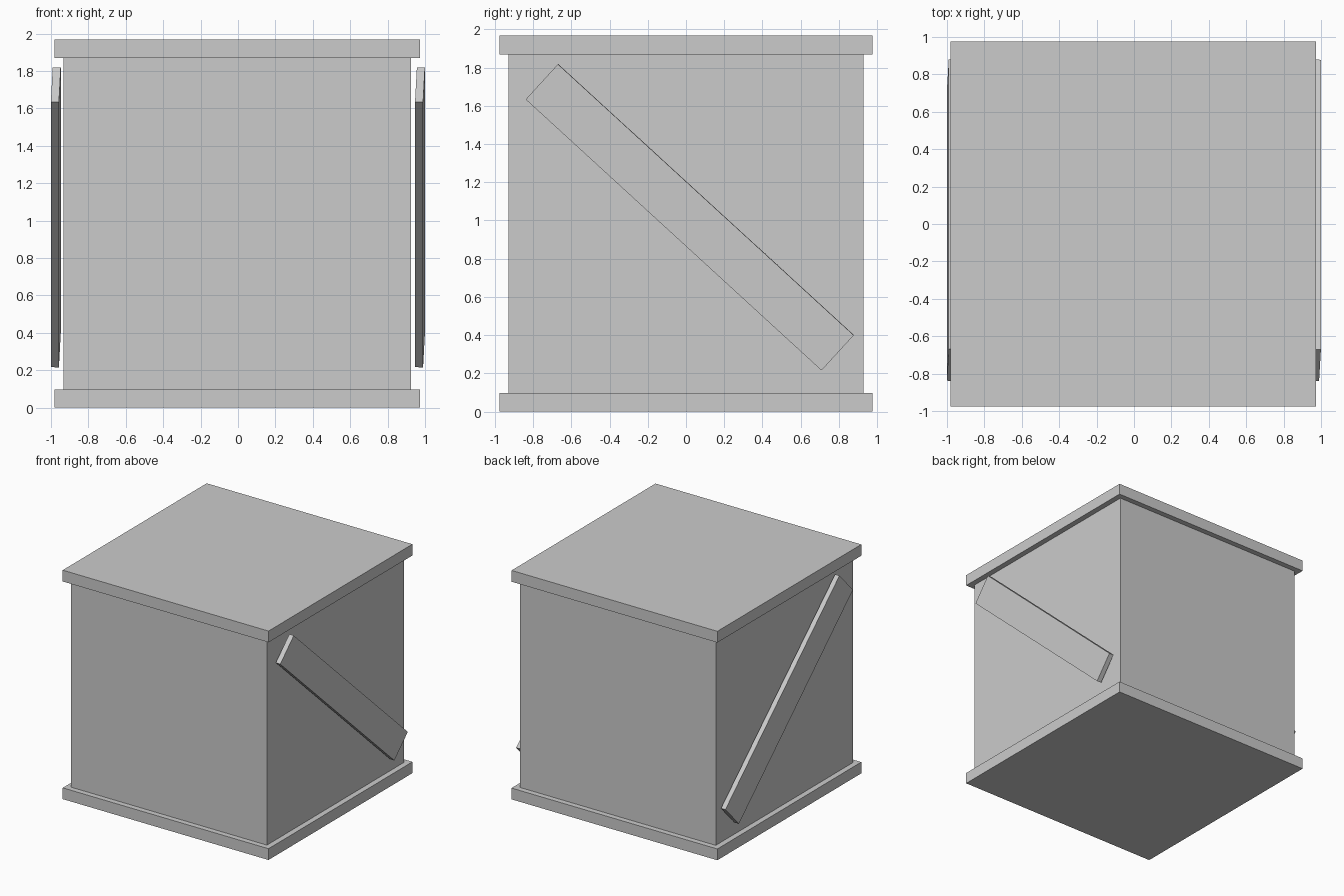
import bpy
from math import radians
from mathutils import Matrix

if "Cube" in bpy.data.objects:
    bpy.data.objects.remove(bpy.data.objects["Cube"])


def box(name, size, matrix):
    bpy.ops.mesh.primitive_cube_add(size=1)
    obj = bpy.context.object
    obj.name = name
    obj.data.transform(Matrix.Diagonal((*size, 1)))
    obj.matrix_world = matrix
    return obj


CX = -0.004       # crate centre in x
H = 1.967         # overall height
SLAB = 0.097      # thickness of base and lid

# crate body between two overhanging slabs
box("crate_body", (1.86, 1.86, H - 2 * SLAB), Matrix.Translation((CX, 0, H / 2)))
for name, z in (("base_slab", SLAB / 2), ("lid_slab", H - SLAB / 2)):
    box(name, (1.956, 1.954, SLAB), Matrix.Translation((CX, 0, z)))

# diagonal side planks, slightly rolled about their length
tilt = Matrix.Rotation(radians(-42.5), 4, 'X') @ Matrix.Rotation(radians(2.3), 4, 'Y')
for name, x in (("left_brace", -0.974), ("right_brace", 0.973)):
    box(name, (0.043, 2.10, 0.25), Matrix.Translation((x, 0.02, 1.017)) @ tilt)
